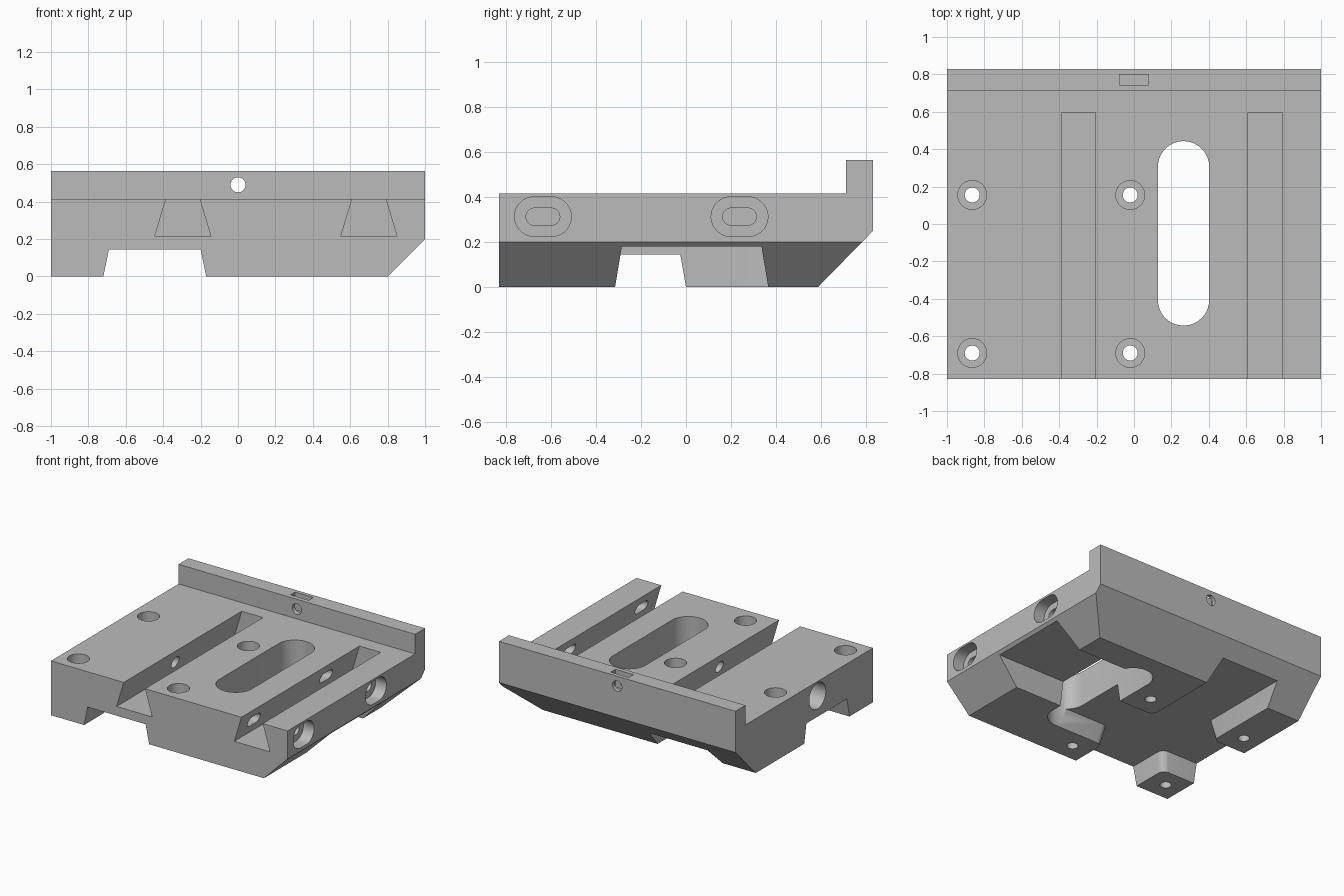
import bpy, bmesh, math

if "Cube" in bpy.data.objects:
    bpy.data.objects.remove(bpy.data.objects["Cube"], do_unlink=True)

grey = bpy.data.materials.new("machined grey")
grey.use_nodes = True
colour = (0.5, 0.5, 0.5, 1)
grey.diffuse_color = colour
grey.node_tree.nodes["Principled BSDF"].inputs["Base Color"].default_value = colour


def prism(name, points, axis, lo, hi):
    """Extrude a 2D outline along an axis."""
    place = {"x": lambda a, b, d: (d, a, b),
             "y": lambda a, b, d: (a, d, b),
             "z": lambda a, b, d: (a, b, d)}[axis]
    bm = bmesh.new()
    ends = [[bm.verts.new(place(a, b, d)) for a, b in points] for d in (lo, hi)]
    bm.faces.new(ends[0])
    bm.faces.new(ends[1])
    n = len(points)
    for i in range(n):
        j = (i + 1) % n
        bm.faces.new((ends[0][i], ends[0][j], ends[1][j], ends[1][i]))
    bmesh.ops.recalc_face_normals(bm, faces=bm.faces)
    mesh = bpy.data.meshes.new(name)
    bm.to_mesh(mesh)
    bm.free()
    mesh.materials.append(grey)
    obj = bpy.data.objects.new(name, mesh)
    bpy.context.collection.objects.link(obj)
    return obj


def obround(cx, cy, hx, hy, n=48):
    """Circle or rounded slot outline from its half sizes."""
    r = min(hx, hy)
    out = []
    for i in range(n):
        a = (i + 0.5) * math.tau / n
        c, s = math.cos(a), math.sin(a)
        out.append((cx + r * c + math.copysign(hx - r, c),
                    cy + r * s + math.copysign(hy - r, s)))
    return out


def groove(a0, a1, z_open, b0, b1, z_floor):
    """Tapered groove outline, carried a little past its open side."""
    k = 0.1
    z = z_open + (z_open - z_floor) * k
    return [(a0 + (a0 - b0) * k, z), (a1 + (a1 - b1) * k, z), (b1, z_floor), (b0, z_floor)]


def cut(points, axis, lo, hi):
    cutter = prism("cutter", points, axis, lo, hi)
    cutter.hide_render = True
    mod = body.modifiers.new("cut", "BOOLEAN")
    mod.operation = "DIFFERENCE"
    mod.solver = "EXACT"
    mod.object = cutter
    bpy.context.view_layer.objects.active = body
    bpy.ops.object.modifier_apply(modifier=mod.name)
    mesh = cutter.data
    bpy.data.objects.remove(cutter, do_unlink=True)
    bpy.data.meshes.remove(mesh)


# Base block with raised rear lip and sloped rear underside
TOP = 0.415
body = prism("base_block", [(-0.83, 0), (0.585, 0), (0.83, 0.25), (0.83, 0.565),
                            (0.71, 0.565), (0.71, TOP), (-0.83, TOP)], "x", -1, 1)

# Underside channels: lengthwise and crosswise
cut(groove(-0.72, -0.17, 0, -0.69, -0.2, 0.145), "y", -0.95, 0.95)
cut(groove(-0.545, 0, 0, -0.515, -0.025, 0.145), "x", -1.1, 0.265)

# Round the upright corners where the channels cross
bm = bmesh.new()
bm.from_mesh(body.data)
corners = []
for e in bm.edges:
    low, high = sorted((v.co for v in e.verts), key=lambda p: p.z)
    if (abs(low.z) < 0.01 and abs(high.z - 0.145) < 0.01
            and all(-0.75 < p.x < -0.15 and -0.6 < p.y < 0.05 for p in (low, high))):
        corners.append(e)
bmesh.ops.bevel(bm, geom=corners, offset=0.05, segments=5, profile=0.5, affect="EDGES")
bm.to_mesh(body.data)
bm.free()

# Left side: underside pocket and lower chamfer
cut(groove(-0.315, 0.365, 0, -0.285, 0.335, 0.18), "x", 0.2, 1.1)
cut([(0.75, -0.05), (1.1, 0.3), (1.1, -0.05)], "y", -1, 1)

# Long through slot
cut(obround(0.265, -0.05, 0.137, 0.493), "z", -0.1, 0.6)

# Dovetail grooves, open at the front
for x in (-0.295, 0.7):
    cut(groove(x - 0.09, x + 0.09, TOP, x - 0.15, x + 0.15, 0.215), "y", -0.95, 0.595)

# Counterbored bolt holes
for x in (-0.865, -0.02):
    for y in (-0.69, 0.155):
        cut(obround(x, y, 0.077, 0.077), "z", 0.2, 0.5)
        cut(obround(x, y, 0.04, 0.04), "z", -0.1, 0.3)

# Recessed clamp slots on the left side
for y in (-0.635, 0.2375):
    cut(obround(y, 0.313, 0.126, 0.088), "x", 0.91, 1.1)
    cut(obround(y, 0.313, 0.075, 0.038), "x", 0.5, 1.0)

# Clamp screw bore on the right side
cut(obround(-0.16, 0.305, 0.1, 0.1), "x", -1.1, -0.62)
cut(obround(-0.16, 0.305, 0.045, 0.045), "x", -0.8, -0.06)

# Lip: cross hole and nut pocket
cut(obround(0, 0.49, 0.04, 0.04), "y", 0.65, 0.9)
cut(obround(0, 0.772, 0.077, 0.028, 4), "z", 0.43, 0.6)
cut([(-0.077, 0.744), (0.077, 0.744), (0.077, 0.8), (-0.077, 0.8)], "z", 0.43, 0.62)

# Smooth bores, sharp edges
bpy.ops.object.select_all(action="DESELECT")
body.select_set(True)
bpy.context.view_layer.objects.active = body
bpy.ops.object.shade_smooth_by_angle(angle=math.radians(30))
